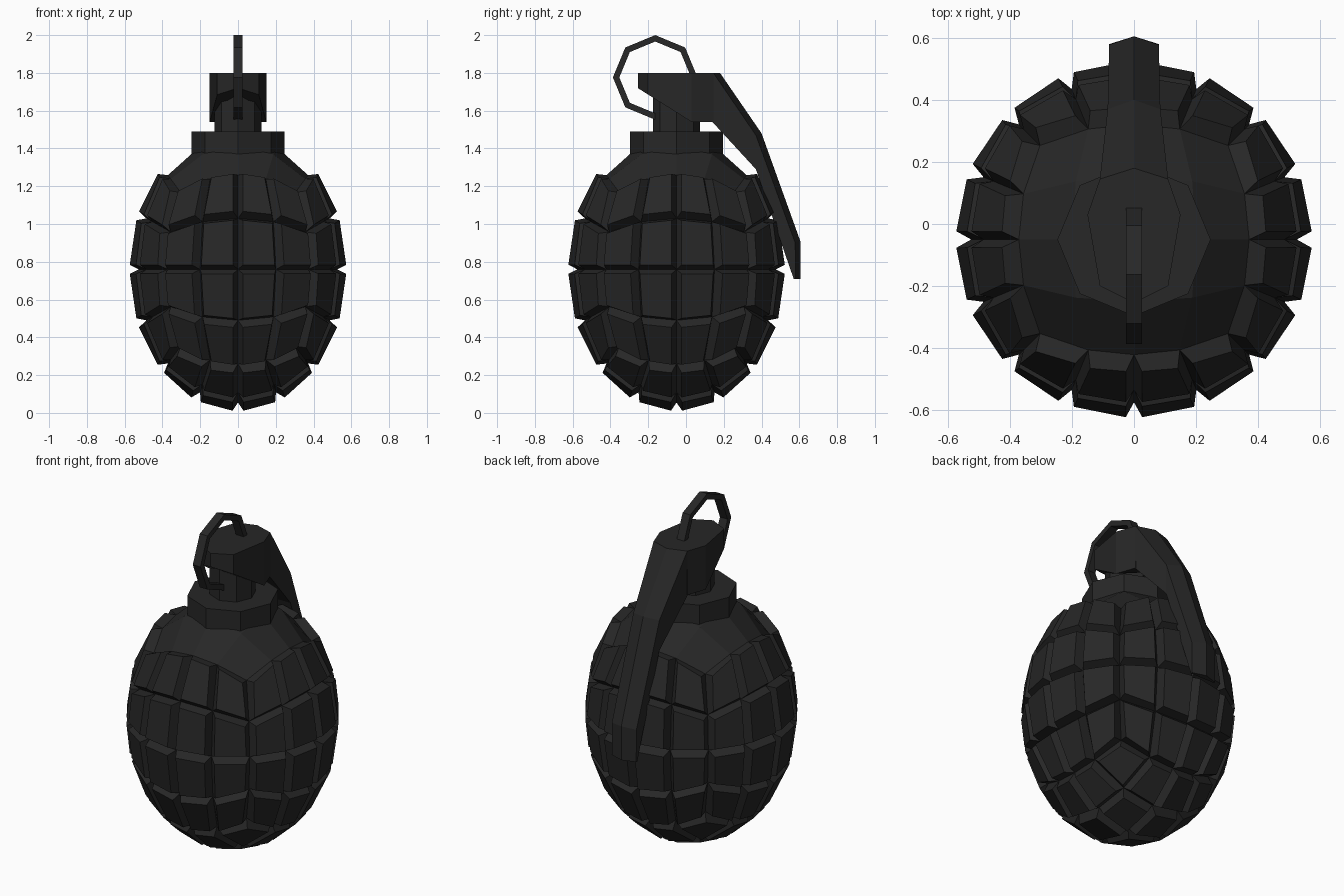
import bpy, bmesh, math
from mathutils import Vector

if "Cube" in bpy.data.objects:
    bpy.data.objects.remove(bpy.data.objects["Cube"])

CY = -0.05  # axis of the body along y

mat = bpy.data.materials.new("dark_metal")
mat.diffuse_color = (0.02, 0.02, 0.02, 1)
mat.use_nodes = True
mat.node_tree.nodes["Principled BSDF"].inputs["Base Color"].default_value = mat.diffuse_color


def finish(name, bm):
    bmesh.ops.recalc_face_normals(bm, faces=bm.faces[:])
    me = bpy.data.meshes.new(name)
    bm.to_mesh(me)
    bm.free()
    me.materials.append(mat)
    ob = bpy.data.objects.new(name, me)
    bpy.context.collection.objects.link(ob)
    return ob


def loft(name, rings, closed=False):
    """Skin a list of equal-length point rings; cap the ends unless closed."""
    bm = bmesh.new()
    vs = [[bm.verts.new(p) for p in r] for r in rings]
    n = len(vs[0])
    pairs = list(zip(vs, vs[1:])) + ([(vs[-1], vs[0])] if closed else [])
    for a, b in pairs:
        for i in range(n):
            j = (i + 1) % n
            bm.faces.new((a[i], a[j], b[j], b[i]))
    if not closed:
        bm.faces.new(vs[0][::-1])
        bm.faces.new(vs[-1])
    return finish(name, bm)


def octagon(r, z):
    return [(r * math.cos(k * math.pi / 4), CY + r * math.sin(k * math.pi / 4), z)
            for k in range(8)]


# Body: cube sphere stretched to an egg, every face but the top cap raised
bm = bmesh.new()
bmesh.ops.create_cube(bm, size=2)
bmesh.ops.subdivide_edges(bm, edges=bm.edges[:], cuts=3, use_grid_fill=True)
bm.normal_update()
blocks = [f for f in bm.faces if f.normal.z < 0.9]
for v in bm.verts:
    d = Vector([math.tan(c * math.pi / 4) for c in v.co]).normalized()
    v.co = (d.x * 0.525, CY + d.y * 0.525, 0.76 + d.z * 0.705)
bm.normal_update()
bmesh.ops.inset_individual(bm, faces=blocks, thickness=0.024, depth=0.055)
finish("segmented_body", bm)

# Collar and spindle
loft("collar", [octagon(0.247, 1.33), octagon(0.247, 1.49)])
loft("spindle", [octagon(0.125, 1.45), octagon(0.125, 1.72)])

# Lever head: elongated octagon with a slanted underside at the front
plan = [(0, -0.255), (0.11, -0.2), (0.15, 0.03), (0.11, 0.145),
        (0, 0.18), (-0.11, 0.145), (-0.15, 0.03), (-0.11, -0.2)]
under = [(x, y, max(1.54, 1.54 + (0.03 - y) * 0.63)) for x, y in plan]
loft("lever_head", [under, [(x, y, 1.80) for x, y in plan]])

# Lever: ridged section swept down the back
# each row: half width, ridge (y, z), outer edge (y, z), inner edge (y, z)
rows = [(0.11, (0.18, 1.80), (0.145, 1.80), (0.14, 1.54)),
        (0.085, (0.40, 1.48), (0.37, 1.47), (0.37, 1.29)),
        (0.08, (0.605, 0.91), (0.578, 0.90), (0.525, 0.84)),
        (0.08, (0.605, 0.71), (0.58, 0.71), (0.57, 0.71))]
loft("lever", [[(-w, *i), (-w, *o), (0, *r), (w, *o), (w, *i)]
               for w, r, o, i in rows])

# Pull ring: eight-sided loop of rectangular wire
ring = []
for k in range(8):
    a = k * math.pi / 4
    ring.append([(x, -0.163 + r * math.cos(a), 1.776 + r * math.sin(a))
                 for x, r in ((-0.025, 0.19), (0.025, 0.19),
                              (0.025, 0.224), (-0.025, 0.224))])
loft("pull_ring", ring, closed=True)
